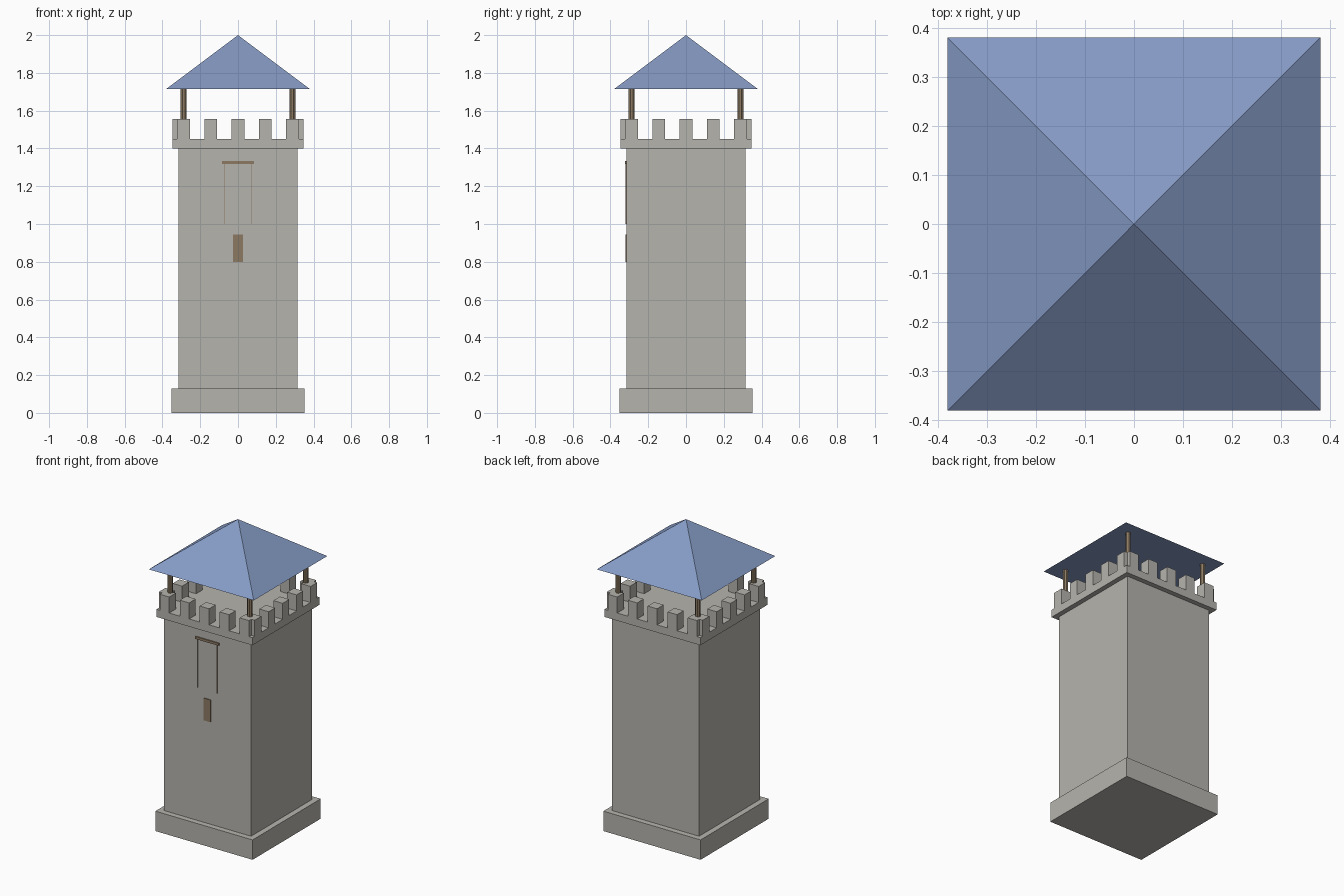
import bpy, bmesh, math
from mathutils import Matrix

if "Cube" in bpy.data.objects:
    bpy.data.objects.remove(bpy.data.objects["Cube"])


def material(name, rgb):
    m = bpy.data.materials.new(name)
    m.diffuse_color = (*rgb, 1.0)
    m.use_nodes = True
    m.node_tree.nodes["Principled BSDF"].inputs["Base Color"].default_value = m.diffuse_color
    return m


STONE = material("stone grey", (0.47, 0.455, 0.42))
ROOF = material("roof blue", (0.235, 0.323, 0.552))
WOOD = material("wood brown", (0.265, 0.195, 0.125))


def finish(name, bm, mat):
    bmesh.ops.recalc_face_normals(bm, faces=bm.faces)
    mesh = bpy.data.meshes.new(name)
    bm.to_mesh(mesh)
    bm.free()
    mesh.materials.append(mat)
    ob = bpy.data.objects.new(name, mesh)
    bpy.context.collection.objects.link(ob)
    return ob


def add_box(bm, x0, x1, y0, y1, z0, z1):
    mat = Matrix.Translation(((x0 + x1) / 2, (y0 + y1) / 2, (z0 + z1) / 2))
    mat = mat @ Matrix.Diagonal((x1 - x0, y1 - y0, z1 - z0, 1))
    bmesh.ops.create_cube(bm, size=1, matrix=mat)


def box(name, mat, *dims):
    bm = bmesh.new()
    add_box(bm, *dims)
    return finish(name, bm, mat)


# Stacked square stone masses
for name, r, z0, z1 in (("plinth", 0.352, 0.0, 0.13),
                        ("tower_body", 0.315, 0.13, 1.40),
                        ("parapet_slab", 0.347, 1.40, 1.45)):
    box(name, STONE, -r, r, -r, r, z0, z1)

# Battlements: five merlons per side, the end ones crossing at the corners
bm = bmesh.new()
for i in range(-2, 3):
    c, h = i * 0.1445, 0.034
    for s in (-1, 1):
        lo, hi = sorted((s * 0.347, s * 0.279))
        add_box(bm, c - h, c + h, lo, hi, 1.45, 1.555)
        add_box(bm, lo, hi, c - h, c + h, 1.45, 1.555)
finish("battlements", bm, STONE)

# Corner posts carrying the roof
bm = bmesh.new()
for sx in (-1, 1):
    for sy in (-1, 1):
        m = Matrix.Translation((sx * 0.288, sy * 0.288, 1.585))
        m = m @ Matrix.Rotation(math.pi / 8, 4, 'Z')
        bmesh.ops.create_cone(bm, cap_ends=True, segments=8, radius1=0.0165,
                              radius2=0.0165, depth=0.27, matrix=m)
finish("roof_posts", bm, WOOD)

# Pyramid roof
bm = bmesh.new()
m = Matrix.Translation((0, 0, 1.8575)) @ Matrix.Rotation(math.pi / 4, 4, 'Z')
bmesh.ops.create_cone(bm, cap_ends=True, segments=4,
                      radius1=0.38 * math.sqrt(2), radius2=0,
                      depth=0.285, matrix=m)
bmesh.ops.remove_doubles(bm, verts=bm.verts, dist=1e-5)
finish("roof", bm, ROOF)

# Front window plate and hanging rail
box("window", WOOD, -0.026, 0.026, -0.320, -0.314, 0.80, 0.945)
box("hanging_rail", WOOD, -0.085, 0.085, -0.322, -0.314, 1.317, 1.333)

# Thin cords below the rail
for side, s in (("left", -1), ("right", 1)):
    x = s * 0.07
    box(side + "_cord", WOOD, x - 0.0005, x + 0.0005, -0.319, -0.314, 1.0, 1.32)
